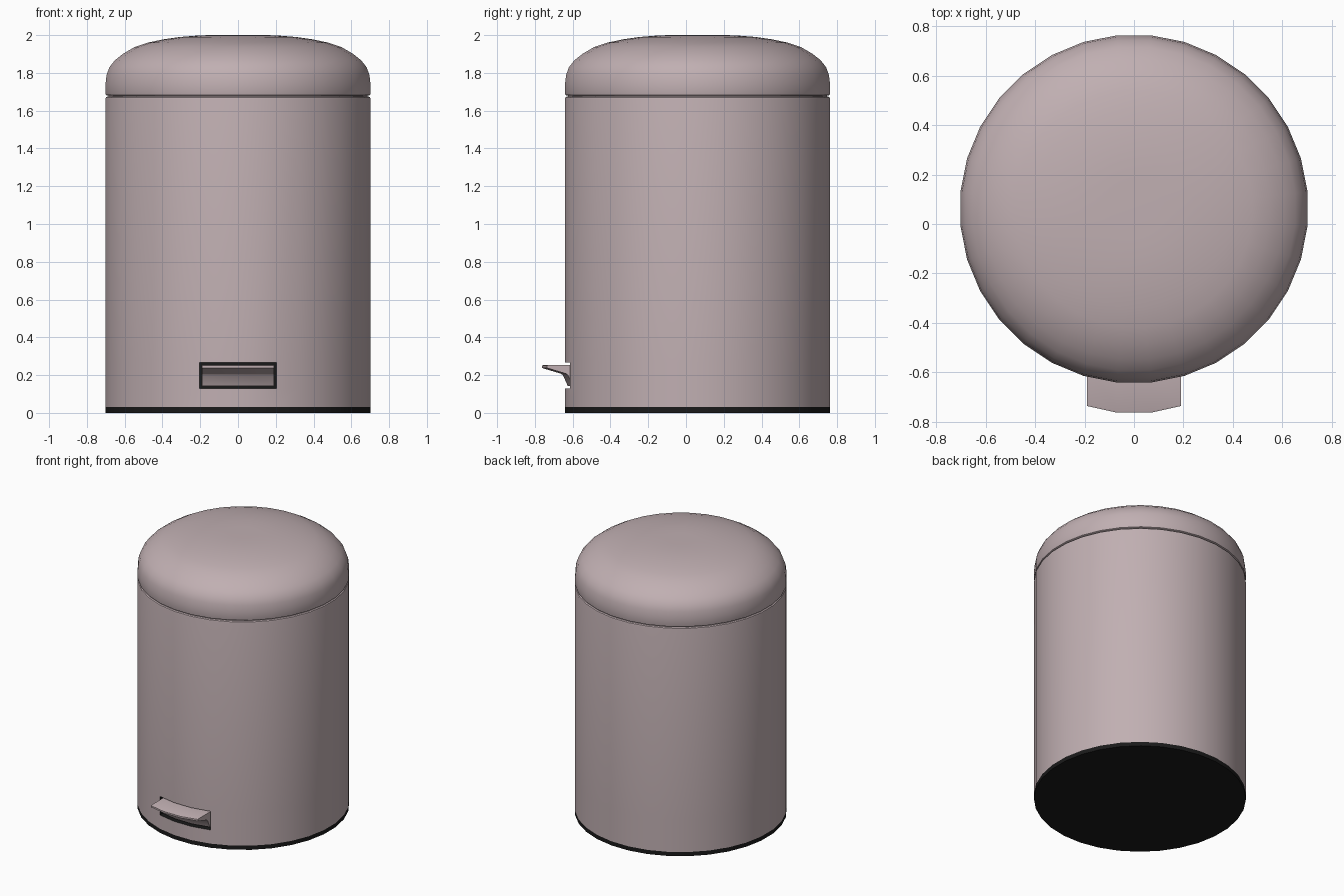
import bpy, bmesh, math

if "Cube" in bpy.data.objects:
    bpy.data.objects.remove(bpy.data.objects["Cube"])

SIDES, RADIUS, CY = 32, 0.705, 0.061
STEP = 2 * math.pi / SIDES


def material(name, rgb):
    m = bpy.data.materials.new(name)
    m.diffuse_color = (*rgb, 1)
    m.use_nodes = True
    m.node_tree.nodes["Principled BSDF"].inputs["Base Color"].default_value = m.diffuse_color
    return m


mauve = material("dusty mauve", (0.53, 0.43, 0.445))
black = material("black", (0.01, 0.01, 0.01))


def finish(bm, name, mat, inward=False, angle=35):
    bmesh.ops.recalc_face_normals(bm, faces=bm.faces)
    if inward:
        bmesh.ops.reverse_faces(bm, faces=bm.faces)
    me = bpy.data.meshes.new(name)
    bm.to_mesh(me)
    bm.free()
    me.materials.append(mat)
    for p in me.polygons:
        p.use_smooth = True
    me.set_sharp_from_angle(angle=math.radians(angle))
    ob = bpy.data.objects.new(name, me)
    bpy.context.collection.objects.link(ob)
    return ob


def lathe(name, profile, mat, hole=None):
    """Turn (radius, z) points around the bin axis; hole = (z0, z1) opens the front."""
    bm = bmesh.new()
    rings = [[bm.verts.new((r * math.sin((i + 0.5) * STEP),
                            CY - r * math.cos((i + 0.5) * STEP), z))
              for i in range(SIDES)] for r, z in profile]
    for a, b in zip(rings, rings[1:]):
        for i in range(SIDES):
            j = (i + 1) % SIDES
            bm.faces.new((a[i], a[j], b[j], b[i]))
    bm.faces.new(rings[0])
    bm.faces.new(rings[-1])
    bm.normal_update()
    if hole:
        cut = []
        for f in bm.faces:
            c = f.calc_center_median()
            if hole[0] < c.z < hole[1] and abs(c.x) < 0.2 and c.y < CY:
                cut.append(f)
        bmesh.ops.delete(bm, geom=cut, context='FACES')
    return finish(bm, name, mat)


def front_sweep(name, profile, mat, width=1.0, closed=True, inward=False):
    """Sweep (y offset, z) points along the three front facets of the body."""
    bm = bmesh.new()
    cols = []
    for k in (-1.5, -0.5, 0.5, 1.5):
        x = RADIUS * math.sin(k * STEP)
        if abs(k) > 1:
            x *= width
        y = CY - RADIUS * math.cos(k * STEP)
        cols.append([bm.verts.new((x, y + dy, z)) for dy, z in profile])
    n = len(profile)
    for a, b in zip(cols, cols[1:]):
        for i in range(n if closed else n - 1):
            j = (i + 1) % n
            bm.faces.new((a[i], a[j], b[j], b[i]))
    bm.faces.new(cols[0])
    bm.faces.new(cols[-1])
    return finish(bm, name, mat, inward, 25)


# Base, body with pedal opening, dark seam and domed lid
lathe("base_ring", [(RADIUS, 0), (RADIUS, 0.03)], black)
lathe("body", [(RADIUS, 0.03), (RADIUS, 0.13), (RADIUS, 0.267), (RADIUS, 1.66),
               (0.703, 1.67), (0.696, 1.675)], mauve, hole=(0.13, 0.267))
lathe("lid_seam", [(0.69, 1.67), (0.69, 1.685)], mauve)
lathe("lid", [(0.696, 1.679), (0.703, 1.683), (RADIUS, 1.69), (RADIUS, 1.74),
              (0.699, 1.79), (0.684, 1.83), (0.655, 1.867), (0.61, 1.902),
              (0.55, 1.937), (0.48, 1.96), (0.40, 1.977), (0.31, 1.99),
              (0.20, 1.999), (0.10, 2.0)], mauve)

# Dark recess and foot pedal
front_sweep("pedal_recess", [(0, 0.13), (0.08, 0.13), (0.08, 0.267), (0, 0.267)],
            black, closed=False, inward=True)
front_sweep("pedal", [(0.06, 0.253), (-0.115, 0.253), (-0.122, 0.25), (-0.122, 0.238),
                      (-0.07, 0.222), (-0.02, 0.207), (-0.01, 0.198),
                      (0.015, 0.142), (0.06, 0.142)], mauve, width=0.93)
